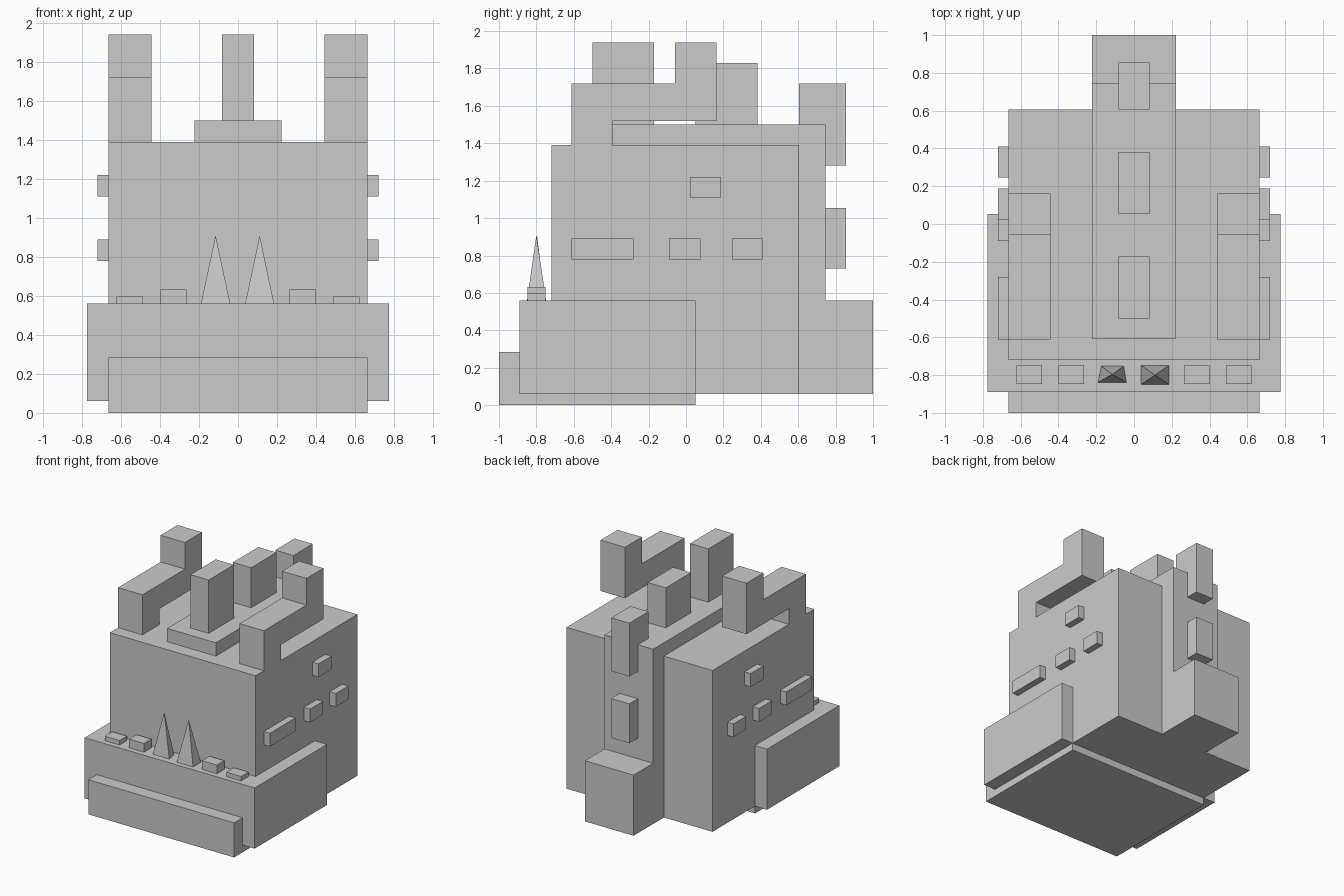
import bpy
import bmesh

cube = bpy.data.objects.get("Cube")
if cube:
    bpy.data.objects.remove(cube, do_unlink=True)

grey = bpy.data.materials.new("plain_grey")
grey.use_nodes = True
grey.diffuse_color = (0.6, 0.6, 0.6, 1)
grey.node_tree.nodes["Principled BSDF"].inputs["Base Color"].default_value = (0.6, 0.6, 0.6, 1)


def finish(name, bm):
    bmesh.ops.recalc_face_normals(bm, faces=bm.faces)
    mesh = bpy.data.meshes.new(name)
    bm.to_mesh(mesh)
    bm.free()
    mesh.materials.append(grey)
    obj = bpy.data.objects.new(name, mesh)
    bpy.context.collection.objects.link(obj)
    return obj


def prism(name, profile, x0, x1):
    """Extrude a closed (y, z) profile from x0 to x1."""
    bm = bmesh.new()
    face = bm.faces.new([bm.verts.new((x0, y, z)) for y, z in profile])
    ext = bmesh.ops.extrude_face_region(bm, geom=[face])
    verts = [v for v in ext["geom"] if isinstance(v, bmesh.types.BMVert)]
    bmesh.ops.translate(bm, verts=verts, vec=(x1 - x0, 0, 0))
    return finish(name, bm)


def box(name, x0, x1, y0, y1, z0, z1):
    return prism(name, [(y0, z0), (y1, z0), (y1, z1), (y0, z1)], x0, x1)


def fang(name, base, z, apex):
    """Four-sided spike on a quad base."""
    bm = bmesh.new()
    ring = [bm.verts.new((x, y, z)) for x, y in base]
    tip = bm.verts.new(apex)
    bm.faces.new(ring)
    for i in range(4):
        bm.faces.new((ring[i], ring[(i + 1) % 4], tip))
    return finish(name, bm)


# Head, jaw and chin
box("head", -0.665, 0.665, -0.72, 0.605, 0.06, 1.39)
box("jaw", -0.775, 0.775, -0.89, 0.052, 0.06, 0.56)
box("chin", -0.665, 0.665, -1.0, 0.05, 0.0, 0.285)

# Spine ridge running over the top and down the back into the tail
prism("spine_ridge", [(-0.605, 1.3), (0.55, 1.3), (0.55, 0.06), (1.0, 0.06),
                      (1.0, 0.56), (0.745, 0.56), (0.745, 1.5), (-0.605, 1.5)],
      -0.222, 0.222)

# Spines along the ridge
spines = [(-0.50, -0.172, 1.5, 1.94), (0.052, 0.382, 1.5, 1.83),
          (0.605, 0.855, 1.28, 1.72), (0.70, 0.855, 0.73, 1.055)]
for i, (y0, y1, z0, z1) in enumerate(spines, 1):
    box(f"spine_{i}", -0.083, 0.083, y0, y1, z0, z1)

# Stepped horns, side scales and small teeth, mirrored left and right
horn = [(-0.612, 1.39), (-0.392, 1.39), (-0.392, 1.52), (0.162, 1.52),
        (0.162, 1.94), (-0.058, 1.94), (-0.058, 1.72), (-0.612, 1.72)]
scales = [(-0.612, -0.28, 0.78), (-0.09, 0.077, 0.78),
          (0.245, 0.41, 0.78), (0.022, 0.188, 1.11)]
teeth = [(0.265, 0.40, 0.632), (0.487, 0.622, 0.597)]
for side, s in (("left", 1), ("right", -1)):
    prism(f"horn_{side}", horn, s * 0.443, s * 0.665)
    for i, (y0, y1, z) in enumerate(scales, 1):
        box(f"scale_{side}_{i}", s * 0.64, s * 0.72, y0, y1, z, z + 0.11)
    for i, (x0, x1, top) in enumerate(teeth, 1):
        box(f"tooth_{side}_{i}", s * x0, s * x1, -0.847, -0.75, 0.54, top)

# Front fangs; the right one has a tapered base
fang("fang_left", [(0.037, -0.85), (0.185, -0.85), (0.185, -0.748), (0.037, -0.748)],
     0.56, (0.111, -0.8, 0.91))
fang("fang_right", [(-0.19, -0.838), (-0.04, -0.838), (-0.055, -0.752), (-0.173, -0.752)],
     0.56, (-0.115, -0.797, 0.91))
